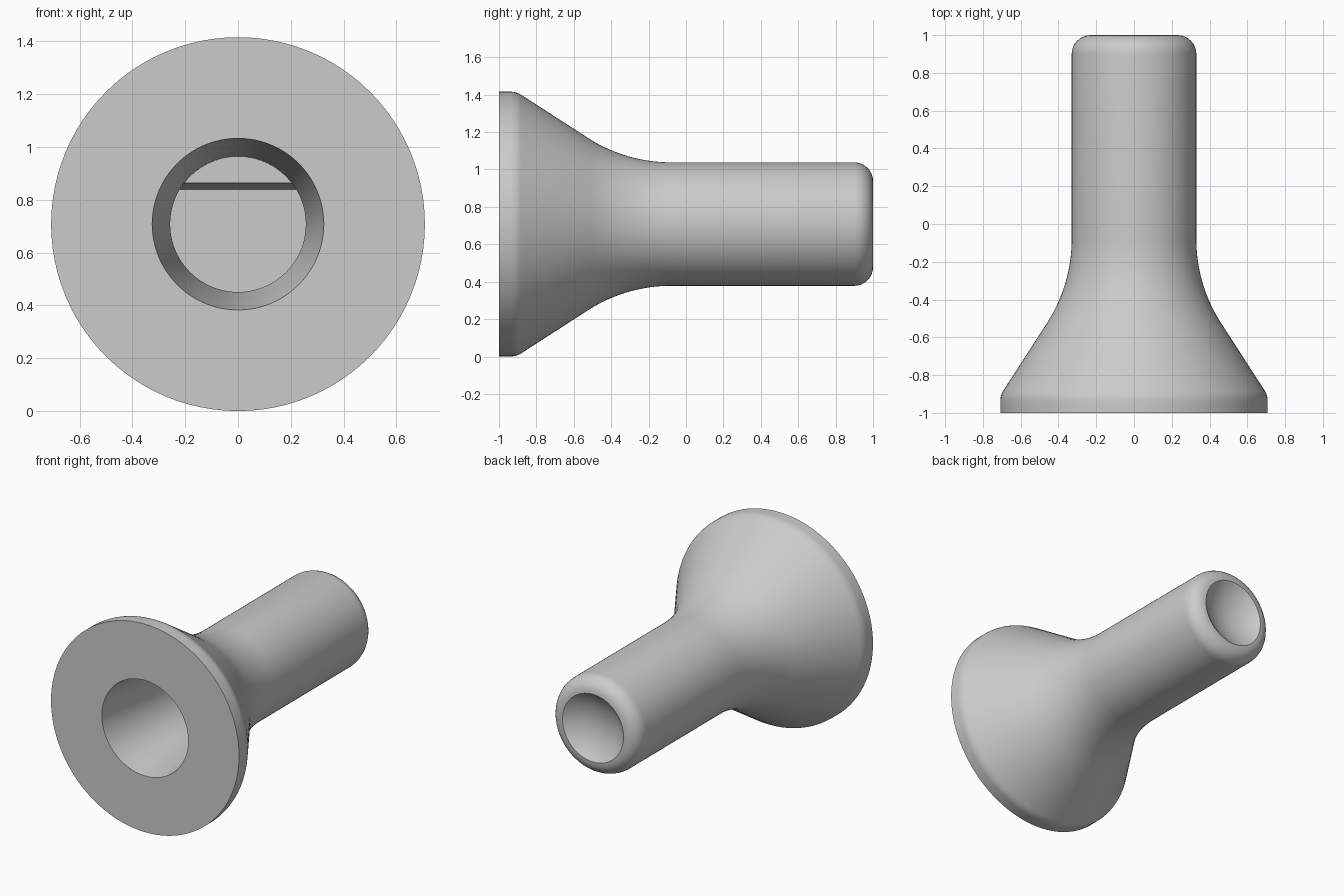
import bpy, bmesh
from math import pi, sin, cos, acos, asin, radians
from mathutils import Vector

cube = bpy.data.objects.get("Cube")
if cube:
    bpy.data.objects.remove(cube, do_unlink=True)

RIM, NECK, BORE = 0.708, 0.33, 0.257   # radii
FLARE = radians(32.2)                  # slope of the flared skirt
STEP_Y, FLOOR_Y = -0.55, -0.3          # bore step and bore floor

grey = bpy.data.materials.new("plain_grey")
grey.use_nodes = True
colour = (0.6, 0.6, 0.6, 1)
grey.diffuse_color = colour
grey.node_tree.nodes["Principled BSDF"].inputs["Base Color"].default_value = colour


def arc(cy, cr, radius, start, end, steps):
    """Arc points as (y, r) around a centre; angle 0 points along +y."""
    angles = [start + (end - start) * i / steps for i in range(steps + 1)]
    return [(cy + radius * cos(a), cr + radius * sin(a)) for a in angles]


def finish(name, bm):
    bmesh.ops.recalc_face_normals(bm, faces=bm.faces)
    mesh = bpy.data.meshes.new(name)
    bm.to_mesh(mesh)
    bm.free()
    mesh.materials.append(grey)
    obj = bpy.data.objects.new(name, mesh)
    obj.location.z = RIM
    bpy.context.collection.objects.link(obj)
    bpy.ops.object.select_all(action='DESELECT')
    obj.select_set(True)
    bpy.context.view_layer.objects.active = obj
    bpy.ops.object.shade_smooth_by_angle(angle=radians(40))
    return obj


# Knob body: bore, flat front face, flared skirt, stem and dished end
profile = [(FLOOR_Y, 0), (FLOOR_Y, BORE), (STEP_Y, BORE), (-1, 0.325), (-1, RIM)]
profile += arc(-0.938, RIM - 0.105, 0.105, pi / 2, pi / 2 - FLARE, 5)
profile += arc(-0.08, NECK + 0.82, 0.82, 1.5 * pi - FLARE, 1.5 * pi, 16)
profile += arc(0.9, NECK - 0.1, 0.1, pi / 2, 0, 8)
dish_depth, dish_r = 0.08, NECK - 0.1
ball = (dish_r ** 2 + dish_depth ** 2) / (2 * dish_depth)
half = asin(dish_r / ball)
profile += arc(1 - dish_depth + ball, 0, ball, pi - half, pi, 10)[1:-1]
profile.append((1 - dish_depth, 0))

bm = bmesh.new()
verts = [bm.verts.new((0, y, r)) for y, r in profile]
edges = [bm.edges.new(pair) for pair in zip(verts, verts[1:])]
bmesh.ops.spin(bm, geom=verts + edges, cent=(0, 0, 0), axis=(0, 1, 0),
               angle=2 * pi, steps=96, use_merge=True)
bmesh.ops.remove_doubles(bm, verts=bm.verts, dist=1e-5)
finish("knob_body", bm)

# Flat key in the top of the bore, with a slightly sloping underside
bm = bmesh.new()


def segment(y, height):
    spread = acos(height / BORE)
    angles = [spread * (i / 8 - 1) for i in range(17)]
    return [bm.verts.new((BORE * sin(a), y, BORE * cos(a))) for a in angles]


near, deep = segment(STEP_Y, 0.156), segment(FLOOR_Y, 0.131)
bm.faces.new(near)
bm.faces.new(deep)
for i in range(len(near)):
    bm.faces.new((near[i - 1], near[i], deep[i], deep[i - 1]))
finish("bore_key", bm)
